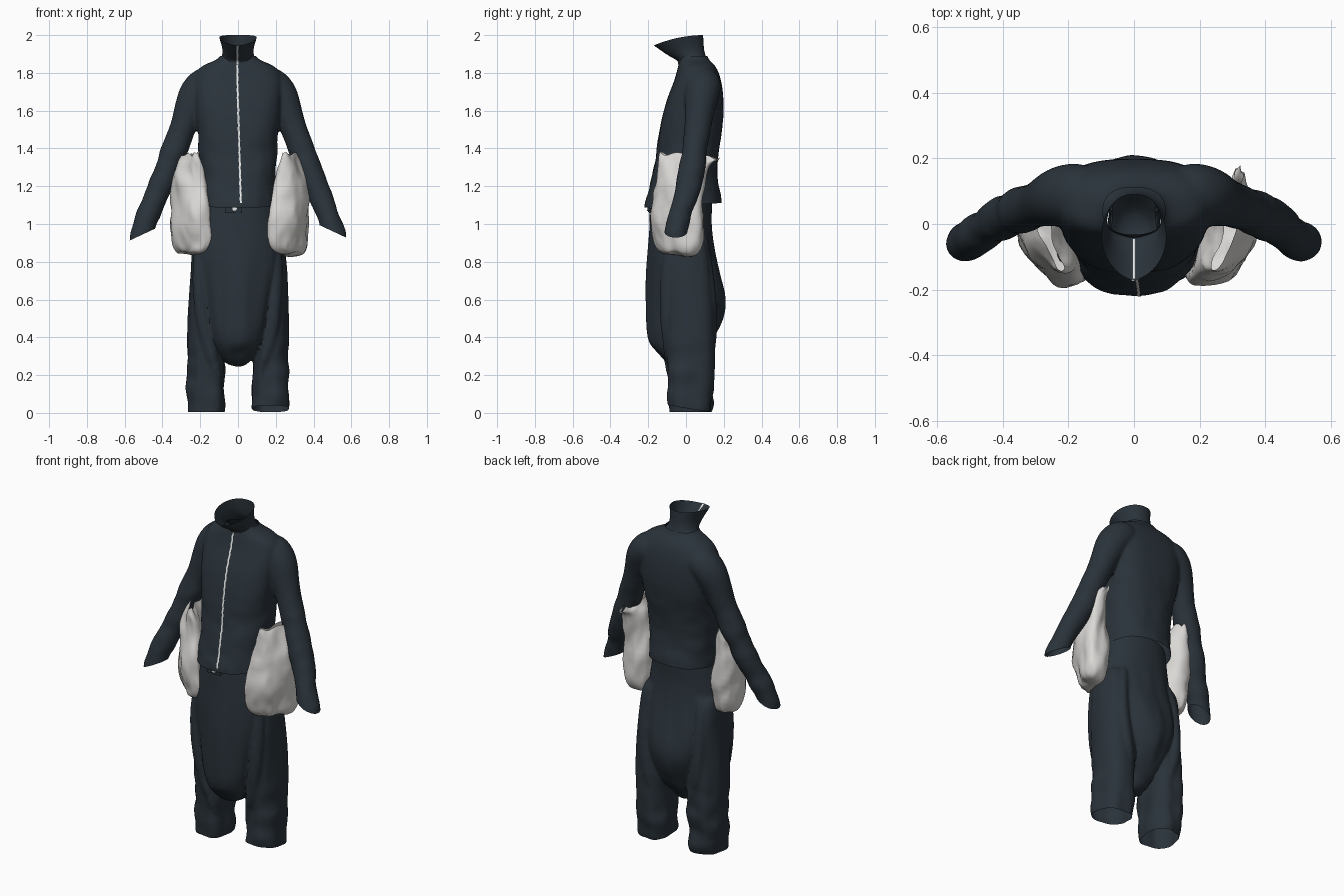
import bpy, bmesh, math
from mathutils import Vector, noise

if "Cube" in bpy.data.objects:
    bpy.data.objects.remove(bpy.data.objects["Cube"])


def material(name, rgb):
    m = bpy.data.materials.new(name)
    m.diffuse_color = (*rgb, 1)
    m.use_nodes = True
    m.node_tree.nodes["Principled BSDF"].inputs["Base Color"].default_value = m.diffuse_color
    return m


NAVY = material("dark navy cloth", (0.023, 0.033, 0.043))
CANVAS = material("pale canvas", (0.70, 0.69, 0.67))
METAL = material("zip metal", (0.78, 0.78, 0.76))


def spow(v, p):
    return math.copysign(abs(v) ** p, v)


def ring(z, x0, x1, y0, y1, e=2.4, n=32):
    """Superellipse cross-section in a horizontal plane."""
    cx, cy, hx, hy = (x0 + x1) / 2, (y0 + y1) / 2, (x1 - x0) / 2, (y1 - y0) / 2
    return [Vector((cx + hx * spow(math.sin(a), 2 / e), cy - hy * spow(math.cos(a), 2 / e), z))
            for a in (2 * math.pi * i / n for i in range(n))]


def tube(path, n=24):
    """Round rings across a path of (x, y, z, radius)."""
    pts, out = [Vector(p[:3]) for p in path], []
    for i, p in enumerate(pts):
        t = (pts[min(i + 1, len(pts) - 1)] - pts[max(i - 1, 0)]).normalized()
        u = t.cross(Vector((0, 1, 0))).normalized()
        v = t.cross(u)
        r = path[i][3]
        out.append([p + r * (u * math.cos(a) + v * math.sin(a))
                    for a in (2 * math.pi * k / n for k in range(n))])
    return out


def loft(bm, rings, start=True, end=True):
    loops = [[bm.verts.new(p) for p in r] for r in rings]
    n = len(loops[0])
    for a, b in zip(loops, loops[1:]):
        for i in range(n):
            bm.faces.new((a[i], a[(i + 1) % n], b[(i + 1) % n], b[i]))
    if start:
        bm.faces.new(loops[0][::-1])
    if end:
        bm.faces.new(loops[-1])


def finish(name, bm, mat):
    bmesh.ops.recalc_face_normals(bm, faces=bm.faces)
    me = bpy.data.meshes.new(name)
    bm.to_mesh(me)
    bm.free()
    ob = bpy.data.objects.new(name, me)
    bpy.context.collection.objects.link(ob)
    me.materials.append(mat)
    return ob


def soften(ob, mat, fused=False):
    """Round the lofts; if fused, merge overlapping volumes into one cloth skin."""
    ob.modifiers.new("Subsurf", "SUBSURF").levels = 2
    if fused:
        r = ob.modifiers.new("Remesh", "REMESH")
        r.mode, r.voxel_size = "VOXEL", 0.01
        s = ob.modifiers.new("Smooth", "SMOOTH")
        s.factor, s.iterations = 0.5, 4
    me = bpy.data.meshes.new_from_object(ob.evaluated_get(bpy.context.evaluated_depsgraph_get()))
    ob.modifiers.clear()
    ob.data = me
    me.materials.clear()
    me.materials.append(mat)


def edit(ob, fold, cuts=()):
    """Push folds along the normals, then cut openings: (point, normal, face test)."""
    bm = bmesh.new()
    bm.from_mesh(ob.data)
    bm.normal_update()
    moves = [(v, v.normal * fold(v.co)) for v in bm.verts]
    for v, d in moves:
        v.co += d
    for co, no, test in cuts:
        co, no = Vector(co), Vector(no).normalized()
        faces = [f for f in bm.faces if test(f.calc_center_median())]
        geom = list({g for f in faces for g in (*f.verts, *f.edges)}) + faces
        bmesh.ops.bisect_plane(bm, geom=geom, plane_co=co, plane_no=no)
        gone = [f for f in bm.faces if test(f.calc_center_median())
                and (f.calc_center_median() - co).dot(no) > 0]
        bmesh.ops.delete(bm, geom=gone, context="FACES")
    bm.to_mesh(ob.data)
    bm.free()


def wave(p, sx, sz, seed=0.0):
    return noise.noise(Vector((p.x * sx + seed, p.y * sx, p.z * sz)))


def clamp(v):
    return max(0.0, min(1.0, v))


# Jacket: torso and two sleeves fused, then opened at neck, hem and cuffs
bm = bmesh.new()
torso = [(1.0, .2, -.22, .19), (1.1, .2, -.22, .187), (1.2, .197, -.192, .172), (1.32, .2, -.162, .163),
         (1.42, .207, -.153, .178), (1.55, .22, -.13, .198), (1.67, .23, -.098, .198),
         (1.75, .235, -.062, .188), (1.815, .222, -.045, .168), (1.847, .17, -.037, .145),
         (1.866, .11, -.032, .12), (1.9, .082, -.03, .104), (1.95, .075, -.03, .1)]
loft(bm, [ring(z, -w, w, a, b, 2.9 if 1.5 < z < 1.81 else 2.4) for z, w, a, b in torso])
for s in (-1, 1):
    arm = [(.1, .092, 1.755, .07), (.17, .094, 1.75, .094), (.22, .086, 1.7, .093), (.25, .076, 1.63, .082),
           (.28, .064, 1.54, .069), (.325, .05, 1.42, .067), (.37, .034, 1.3, .066), (.42, .01, 1.18, .063),
           (.467, -.025, 1.07, .058), (.5, -.05, .98, .059), (.515, -.058, .92, .058), (.52, -.06, .83, .056)]
    loft(bm, tube([(s * x, y, z, r) for x, y, z, r in arm]))
jacket = finish("jacket", bm, NAVY)
soften(jacket, NAVY, True)


def jacket_fold(p):
    k = clamp((1.65 - p.z) / 0.3)
    return 0.002 + k * (0.007 * wave(p, 6, 9) + 0.005 * wave(p, 14, 14, 5))


edit(jacket, jacket_fold, [
    ((0, 0, 1.1), (0, .06, -1), lambda p: p.z < 1.25 and abs(p.x) < .14 + (1.6 - p.z) * .25),
    ((0, 0, 1.89), (0, 0, 1), lambda p: p.z > 1.8),
    ((.515, -.05, .955), (-.42, 0, -.9), lambda p: p.x > .42 and p.z < 1.1),
    ((-.515, -.05, .94), (.42, 0, -.9), lambda p: p.x < -.42 and p.z < 1.1)])

# Funnel collar: rings tilt and come to a point at the front
bm = bmesh.new()
rings = []
for zf, zb, hw, yf, yb in [(1.845, 1.845, .135, -.045, .14), (1.862, 1.875, .09, -.037, .108),
                           (1.885, 1.92, .08, -.085, .096), (1.915, 1.96, .088, -.13, .094),
                           (1.945, 2.0, .1, -.172, .092)]:
    loop = []
    for i in range(24):
        a = 2 * math.pi * i / 24
        c = math.cos(a)
        y = (yf + yb) / 2 - c * (yb - yf) / 2
        x = hw * spow(math.sin(a), 1.25 if c > 0 else 0.9)
        t = (yb - y) / (yb - yf)
        loop.append(Vector((x, y, zb - (zb - zf) * t * t)))
    rings.append(loop)
loft(bm, rings, False, False)
collar = finish("collar", bm, NAVY)
soften(collar, NAVY)

# Drop-crotch trousers: hanging seat, two legs and slanted folds fused, open at waist and hems
bm = bmesh.new()
seat = [(.245, .04, -.09, .03), (.3, .09, -.145, .08), (.37, .13, -.2, .13), (.45, .16, -.208, .175),
        (.58, .19, -.208, .222), (.7, .213, -.208, .19), (.85, .234, -.203, .15), (1.0, .218, -.19, .13),
        (1.1, .195, -.187, .14), (1.22, .185, -.165, .13)]
loft(bm, [ring(z, -w, w, a, b, 2.2) for z, w, a, b in seat])
leg = [(-.08, .068, .27, -.09, .13), (.1, .075, .266, -.1, .142), (.25, .08, .264, -.1, .15),
       (.4, .075, .266, -.1, .15), (.55, .07, .262, -.1, .145), (.8, .07, .254, -.1, .13),
       (.95, .06, .235, -.1, .11)]
for s in (-1, 1):
    loft(bm, [ring(z, min(s * a, s * b), max(s * a, s * b), c, d, 2.7) for z, a, b, c, d in leg])
    for fold in ([(.2, -.08, .95, .03), (.205, -.1, .7, .034), (.18, -.1, .45, .036), (.125, -.08, .22, .03),
                  (.1, -.04, .1, .02)],
                 [(.15, .09, .95, .03), (.19, .12, .7, .034), (.17, .14, .45, .034), (.13, .11, .25, .03)]):
        loft(bm, tube([(s * x, y, z, r) for x, y, z, r in fold], 12))
trousers = finish("trousers", bm, NAVY)
soften(trousers, NAVY, True)


def trouser_fold(p):
    low, drop = clamp((0.45 - p.z) / 0.2), clamp((1.05 - p.z) / 0.3)
    return 0.002 + drop * 0.012 * wave(p, 13, 2.2) + low * 0.013 * wave(p, 7, 11, 3)


edit(trousers, trouser_fold, [((0, 0, 1.15), (0, 0, 1), lambda p: True),
                              ((.17, .13, .004), (0, -.16, -1), lambda p: p.x > 0),
                              ((0, 0, .004), (0, 0, -1), lambda p: p.x <= 0)])

# Canvas side pouches: collapsed bags slanted around the hips
for s, side in ((-1, "left"), (1, "right")):
    tip = .18 if s > 0 else .08
    bag = [(.83, .22, .31, -.1, .03), (.85, .18, .335, -.165, .075), (.93, .165, .352, -.195, .092),
           (1.05, .168, .365, -.195, .102), (1.18, .182, .362, -.175, .102), (1.28, .2, .34, -.15, .1),
           (1.33, .22, .32, -.145, (tip + .1) / 2), (1.37, .25, .29, -.14, tip)]
    bm = bmesh.new()
    rings = [ring(*b, 2.4, 20) for b in bag]
    for r in rings:
        for p in r:
            d = p.y + .04
            p.x = s * (p.x + (.5 if d < 0 else .15) * d + (.02 if s > 0 else 0))
    for i, p in enumerate(rings[-1]):
        p.z += .02 * math.sin(i * 2.1) - .15 * max(0, p.y - .02)
    loft(bm, rings, True, False)
    pouch = finish(side + "_pouch", bm, CANVAS)
    soften(pouch, CANVAS)
    edit(pouch, lambda p: 0.022 * wave(p, 9, 6, s * 4) - 0.014 * abs(wave(p, 14, 9, s * 7)))


# Front zip, laid on the cloth by casting rays
bpy.context.view_layer.update()


def front_y(x, z, obs):
    hits = [ob.ray_cast(Vector((x, -1, z)), Vector((0, 1, 0))) for ob in obs]
    return min(h[1].y for h in hits if h[0])


def strip(name, pts, w):
    bm = bmesh.new()
    rows = [[bm.verts.new((x + d, y, z)) for d in (-w, w)] for x, y, z in pts]
    for a, b in zip(rows, rows[1:]):
        bm.faces.new((a[0], a[1], b[1], b[0]))
    finish(name, bm, METAL)


pts = []
for i in range(76):
    z = 1.945 - i * (1.945 - 1.11) / 75
    x = -.003 + .018 * max(0, (1.75 - z) / .64) + .0015 * math.sin(i * 1.7)
    pts.append((x, front_y(x, z, (jacket, collar)) - .004, z))
strip("front_zip", pts, .005)
# Zip tape on the inside of the open collar
strip("inner_zip", [(0, -.168, 1.95), (0, -.125, 1.924), (0, -.08, 1.894), (0, -.045, 1.875)], .005)

# Waist tab and button
y = front_y(-.018, 1.08, (trousers,))
bpy.ops.mesh.primitive_cube_add(size=1, location=(-.025, y - .006, 1.082))
tab = bpy.context.object
tab.name, tab.scale = "waist_tab", (.09, .008, .05)
tab.data.materials.append(NAVY)
for name, mat, r, off in (("button_rim", NAVY, .019, .012), ("button", METAL, .012, .016)):
    bpy.ops.mesh.primitive_cylinder_add(vertices=20, radius=r, depth=.008, rotation=(math.pi / 2, 0, 0),
                                        location=(-.018, y - off, 1.082))
    bpy.context.object.name = name
    bpy.context.object.data.materials.append(mat)

# Soft shading on every part
for ob in bpy.context.collection.objects:
    ob.select_set(True)
bpy.context.view_layer.objects.active = jacket
bpy.ops.object.shade_smooth_by_angle(angle=math.radians(40))
